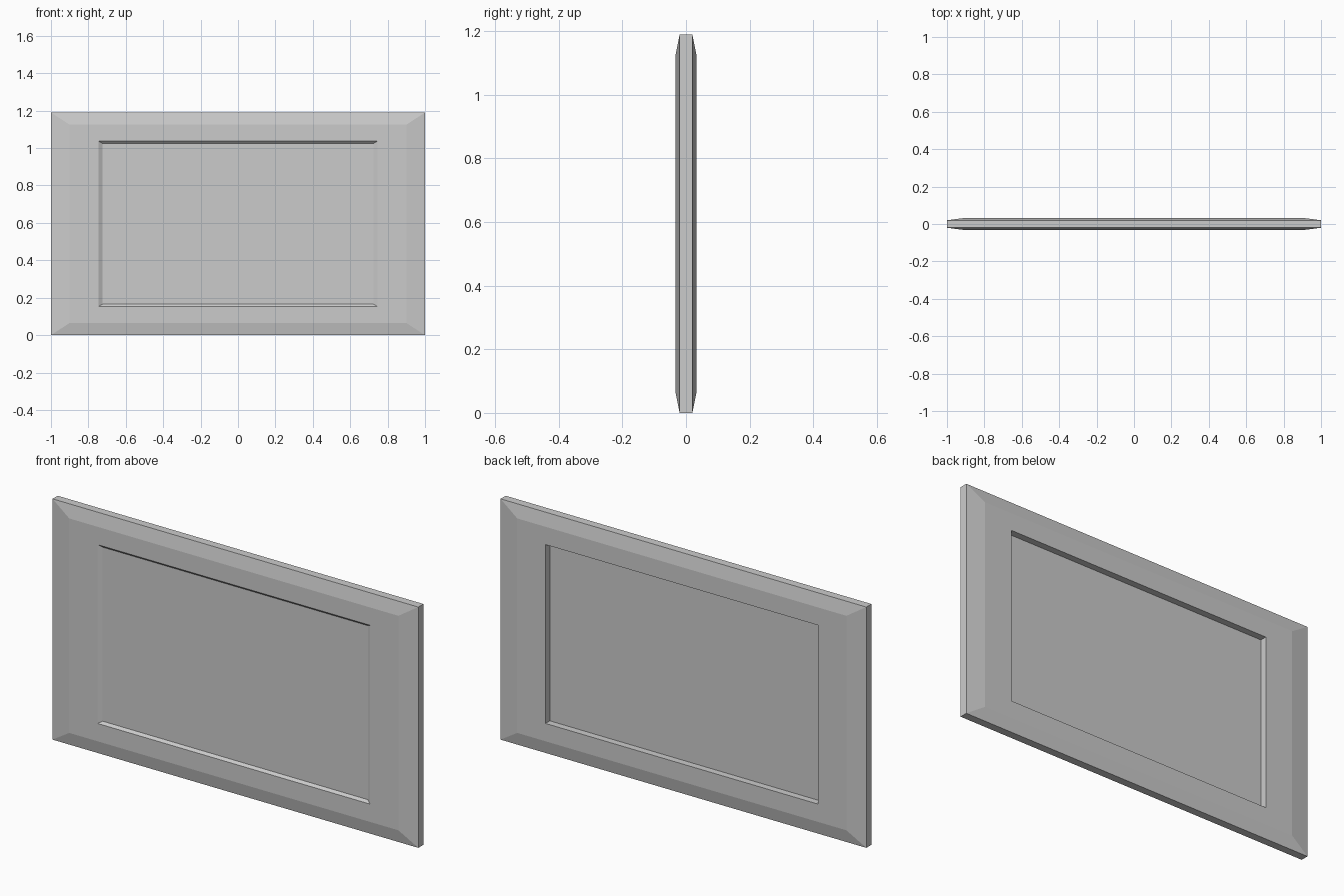
import bpy
import bmesh

cube = bpy.data.objects.get("Cube")
if cube:
    bpy.data.objects.remove(cube, do_unlink=True)

WIDTH, HEIGHT = 2.0, 1.19

# Plain grey finish
GREY = (0.6, 0.6, 0.6, 1.0)
grey = bpy.data.materials.new("plain grey")
grey.use_nodes = True
grey.diffuse_color = GREY
grey.node_tree.nodes["Principled BSDF"].inputs["Base Color"].default_value = GREY


def add_ring(bm, inset_x, inset_z, y):
    """Rectangle inset from the outer outline, at depth y."""
    x, z0, z1 = WIDTH / 2 - inset_x, inset_z, HEIGHT - inset_z
    return [bm.verts.new(p) for p in ((-x, y, z0), (x, y, z0), (x, y, z1), (-x, y, z1))]


def lofted_panel(name, rings):
    """Bridge successive rectangles and cap both ends."""
    bm = bmesh.new()
    loops = [add_ring(bm, *r) for r in rings]
    for a, b in zip(loops, loops[1:]):
        for i in range(4):
            j = (i + 1) % 4
            bm.faces.new((a[i], a[j], b[j], b[i]))
    bm.faces.new(loops[0])
    bm.faces.new(loops[-1])
    bmesh.ops.recalc_face_normals(bm, faces=bm.faces)
    mesh = bpy.data.meshes.new(name)
    bm.to_mesh(mesh)
    bm.free()
    mesh.materials.append(grey)
    obj = bpy.data.objects.new(name, mesh)
    bpy.context.collection.objects.link(obj)
    return obj


# Bevelled frame with a chamfered front recess and a straight-walled back recess
lofted_panel("framed_panel", [
    (0.275, 0.165, -0.021),   # front recess floor
    (0.255, 0.153, -0.033),   # front recess rim
    (0.10, 0.065, -0.033),    # front bevel, inner edge
    (0.0, 0.0, -0.02),        # outer edge, front
    (0.0, 0.0, 0.02),         # outer edge, back
    (0.10, 0.065, 0.033),     # back bevel, inner edge
    (0.255, 0.153, 0.033),    # back recess rim
    (0.255, 0.153, -0.001),   # back recess floor
])
